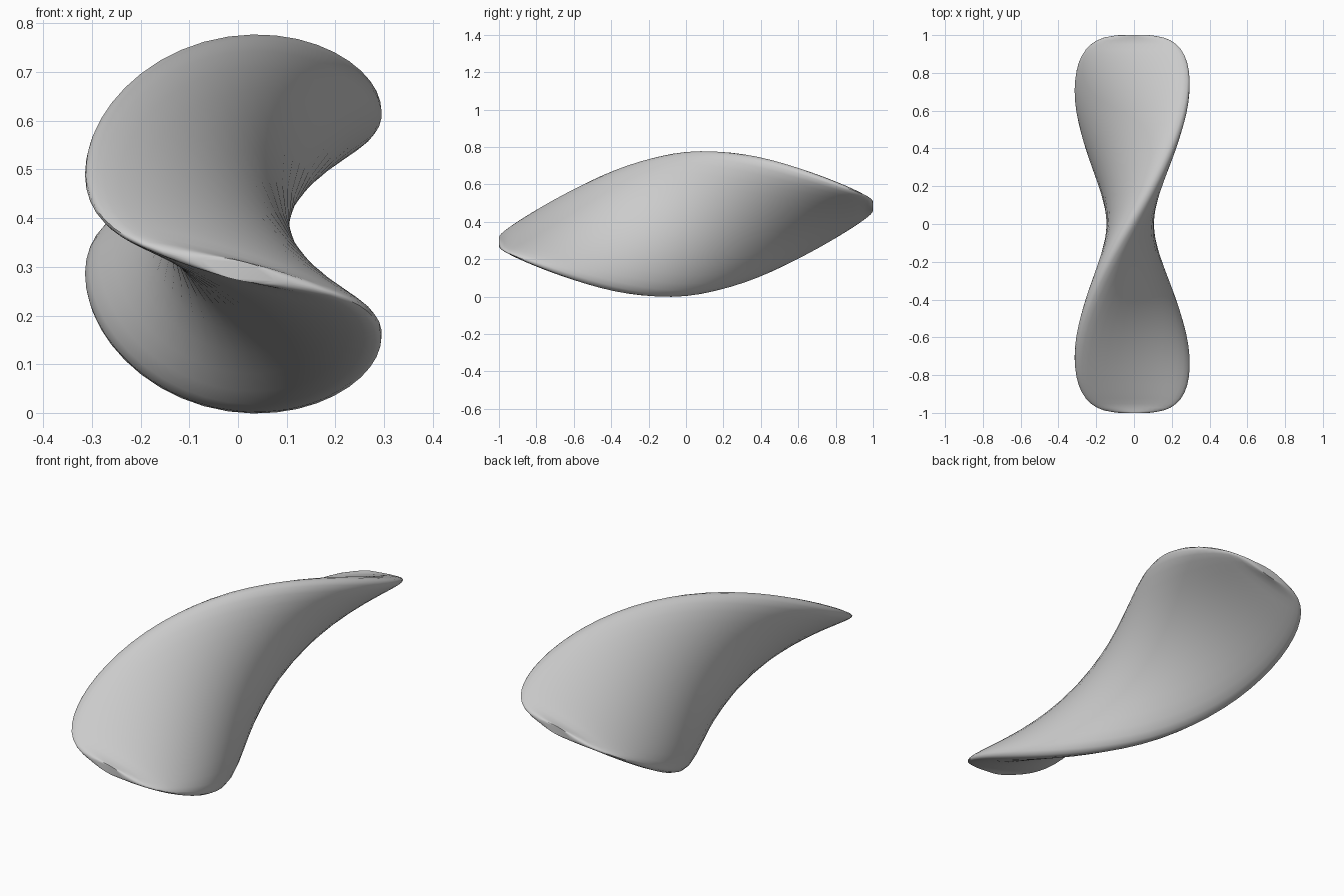
import bpy, bmesh
from math import sin, cos, pi, radians

cube = bpy.data.objects.get("Cube")
if cube:
    bpy.data.objects.remove(cube, do_unlink=True)

RINGS, SIDES = 40, 32


def section(bm, y):
    """One elliptical cross-section of the twisted blade."""
    t = abs(y)
    sign = 1 if y >= 0 else -1
    half_width = max(0.385 * (1 - t ** 4) ** 0.29, 0.08)
    half_thick = max(0.125 * (1 - t * t) ** 0.7, 0.02)
    turn = radians(90 - sign * (97 * t - 20 * t * t))
    cx = -0.02 * (1 - t * t)
    cz = 0.388 + 0.095 * y
    ring = []
    for i in range(SIDES):
        a = 2 * pi * i / SIDES
        u, v = half_width * cos(a), half_thick * sin(a)
        ring.append(bm.verts.new((cx + u * cos(turn) - v * sin(turn), y,
                                  cz + u * sin(turn) + v * cos(turn))))
    return ring


# Twisted blade: rings bunch up towards the rounded ends
bm = bmesh.new()
rings = [section(bm, -cos(pi * k / RINGS)) for k in range(RINGS + 1)]
for lower, upper in zip(rings, rings[1:]):
    for i in range(SIDES):
        j = (i + 1) % SIDES
        bm.faces.new((lower[i], lower[j], upper[j], upper[i]))
bm.faces.new(rings[0])
bm.faces.new(rings[-1])
bmesh.ops.recalc_face_normals(bm, faces=bm.faces)
mesh = bpy.data.meshes.new("twisted_blade")
bm.to_mesh(mesh)
bm.free()
blade = bpy.data.objects.new("twisted_blade", mesh)
bpy.context.collection.objects.link(blade)

# Plain grey
grey = bpy.data.materials.new("light_grey")
grey.use_nodes = True
colour = (0.6, 0.6, 0.6, 1)
grey.diffuse_color = colour
grey.node_tree.nodes["Principled BSDF"].inputs["Base Color"].default_value = colour
mesh.materials.append(grey)

bpy.context.view_layer.objects.active = blade
blade.select_set(True)
bpy.ops.object.shade_smooth_by_angle(angle=radians(60))
